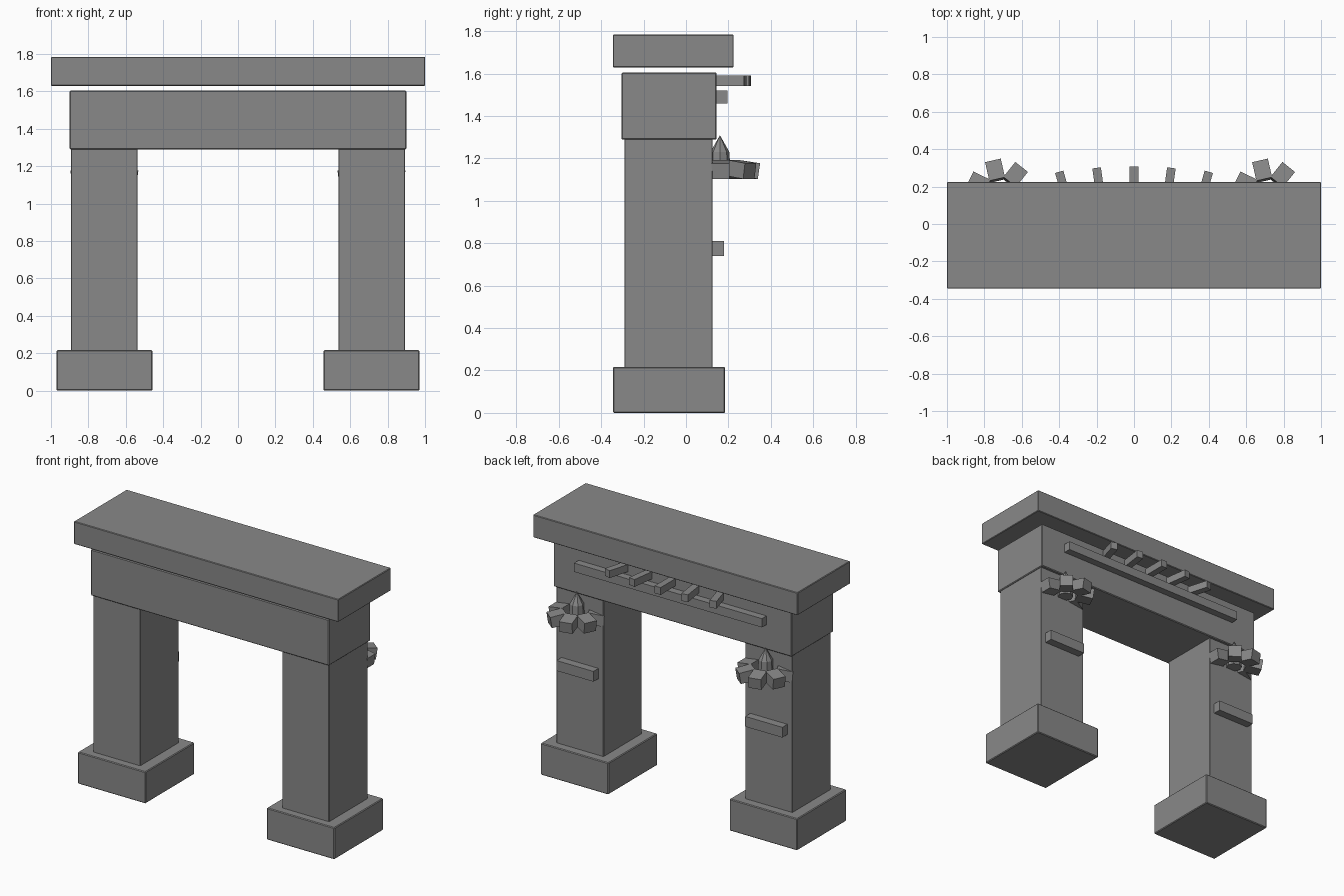
import bpy, math
from mathutils import Vector, Matrix

if "Cube" in bpy.data.objects:
    bpy.data.objects.remove(bpy.data.objects["Cube"])

stone = bpy.data.materials.new("grey_stone")
stone.diffuse_color = (0.25, 0.25, 0.25, 1)
stone.use_nodes = True
stone.node_tree.nodes["Principled BSDF"].inputs["Base Color"].default_value = stone.diffuse_color


def finish(ob, name, bevel=0.0):
    ob.name = name
    ob.data.materials.append(stone)
    if bevel:
        mod = ob.modifiers.new("edge", 'BEVEL')
        mod.width = bevel
        mod.segments = 1
    return ob


def block(name, lo, hi, bevel=0.0):
    """Axis-aligned box from its low and high corners."""
    lo, hi = Vector(lo), Vector(hi)
    bpy.ops.mesh.primitive_cube_add(size=1)
    ob = bpy.context.object
    ob.data.transform(Matrix.Translation((lo + hi) / 2) @ Matrix.Diagonal((*(hi - lo), 1)))
    return finish(ob, name, bevel)


def spoke(name, origin, angle, tilt, r0, r1, width, height):
    """Box running outward from an origin at a heading, drooping by tilt."""
    ob = block(name, (r0, -width / 2, -height / 2), (r1, width / 2, height / 2))
    ob.data.transform(Matrix.Translation(origin) @ Matrix.Rotation(angle, 4, 'Z')
                      @ Matrix.Rotation(tilt, 4, 'Y'))
    return ob


def cone(name, x, y, z0, z1, r0, r1, sides):
    bpy.ops.mesh.primitive_cone_add(vertices=sides, radius1=r0, radius2=r1,
                                    depth=z1 - z0, location=(x, y, (z0 + z1) / 2))
    return finish(bpy.context.object, name)


# Top slab and cross beam, with a narrow gap between them
block("top_slab", (-1, -0.345, 1.63), (1, 0.225, 1.785), 0.004)
block("cross_beam", (-0.9, -0.305, 1.29), (0.9, 0.145, 1.605), 0.005)

# Legs, each with a plinth, a ledge and a flower
for side, cx in (("left", -0.714), ("right", 0.714)):
    block(side + "_plinth", (cx - 0.256, -0.345, 0), (cx + 0.256, 0.185, 0.217), 0.005)
    block(side + "_pillar", (cx - 0.178, -0.29, 0.21), (cx + 0.178, 0.125, 1.295), 0.003)
    block(side + "_ledge", (cx - 0.14, 0.115, 0.74), (cx + 0.14, 0.18, 0.81))
    # Seven drooping petals round an upright bud
    for i in range(7):
        spoke(side + "_petal", (cx, 0.163, 1.167), i * math.tau / 7, 0.15,
              0.075, 0.178, 0.086, 0.075)
    cone(side + "_bud_base", cx, 0.16, 1.12, 1.23, 0.05, 0.045, 8)
    cone(side + "_bud_tip", cx, 0.16, 1.23, 1.31, 0.045, 0, 8)

# Long rail on the back of the beam
block("rail", (-0.71, 0.135, 1.46), (0.71, 0.195, 1.52))

# Fan of five pegs above the rail
for i in range(-2, 3):
    lean = i * 0.14
    tip = (i * 0.2, 0.307 - 0.007 * i * i, 1.566)
    spoke("peg", tip, math.pi / 2 - lean, 0, -0.2, 0, 0.046, 0.05)
